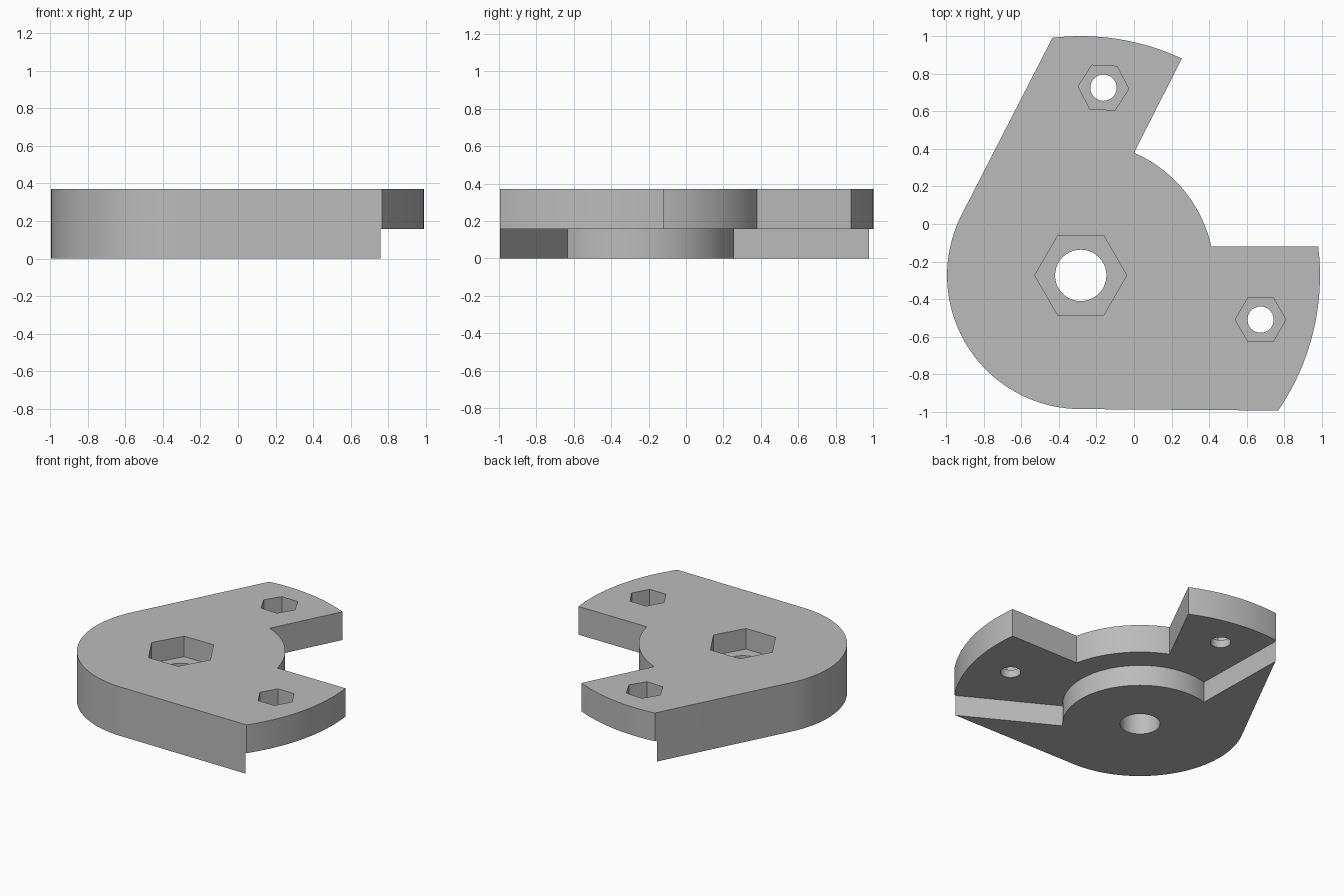
import bpy, bmesh
from math import radians, cos, sin
from mathutils import Vector

if "Cube" in bpy.data.objects:
    bpy.data.objects.remove(bpy.data.objects["Cube"])

HUB = Vector((-0.284, -0.274))   # pivot centre shared by all arcs
TOP, STEP, SEAT = 0.37, 0.157, 0.215
HUB_R, ARM_R, BOSS_R = 0.713, 1.276, 0.53


def arc(radius, start, end, steps=32, centre=HUB):
    angles = [radians(start + (end - start) * i / steps) for i in range(steps + 1)]
    return [(centre.x + radius * cos(a), centre.y + radius * sin(a)) for a in angles]


def extrude(name, outline, z0, z1):
    bm = bmesh.new()
    face = bm.faces.new([bm.verts.new((x, y, z0)) for x, y in outline])
    top = bmesh.ops.extrude_face_region(bm, geom=[face])["geom"]
    verts = [v for v in top if isinstance(v, bmesh.types.BMVert)]
    bmesh.ops.translate(bm, verts=verts, vec=(0, 0, z1 - z0))
    bmesh.ops.recalc_face_normals(bm, faces=bm.faces)
    mesh = bpy.data.meshes.new(name)
    bm.to_mesh(mesh)
    bm.free()
    obj = bpy.data.objects.new(name, mesh)
    bpy.context.collection.objects.link(obj)
    return obj


def cut(body, cutter):
    mod = body.modifiers.new(cutter.name, "BOOLEAN")
    mod.operation, mod.solver, mod.object = "DIFFERENCE", "EXACT", cutter
    bpy.context.view_layer.objects.active = body
    bpy.ops.object.modifier_apply(modifier=mod.name)
    bpy.data.objects.remove(cutter)


# Two-armed plate: round hub, outer arm ends and the recessed arc between them
outline = (arc(HUB_R, 152.7, 270, 40)
           + arc(ARM_R, -34.4, 6.9, 20)
           + arc(HUB_R, 12.5, 66.5, 24)
           + arc(ARM_R, 65, 96.8, 16))
body = extrude("two_arm_plate", outline, 0, TOP)

# Step under both arms, leaving a round boss at the hub
ends = [Vector((0.75, -0.99)), Vector((-0.443, 0.975))]
boss = arc(BOSS_R, -42.8, 105.6, 40)
first = ends[0] + (ends[0] - Vector(boss[0])) * 0.4
last = ends[1] + (ends[1] - Vector(boss[-1])) * 0.4
step = boss + [tuple(last), (2, last.y), (2, first.y), tuple(first)]
cut(body, extrude("arm_step_cutter", step, -0.2, STEP))

# Bolt holes with hexagonal nut seats: centre, hex radius, hole radius, turn
holes = [(HUB, 0.245, 0.137, 0),
         (Vector((0.675, -0.51)), 0.135, 0.07, 0),
         (Vector((-0.163, 0.727)), 0.135, 0.07, -2.7)]
for centre, hex_r, hole_r, turn in holes:
    hexagon = arc(hex_r, turn, turn + 360, 6, centre)[:-1]
    cut(body, extrude("nut_seat_cutter", hexagon, SEAT, TOP + 0.2))
    circle = arc(hole_r, 0, 360, 40, centre)[:-1]
    cut(body, extrude("bolt_hole_cutter", circle, -0.2, TOP + 0.2))

# Single grey finish
grey = bpy.data.materials.new("plain_grey")
grey.use_nodes = True
colour = (0.5, 0.5, 0.5, 1)
grey.diffuse_color = colour
grey.node_tree.nodes["Principled BSDF"].inputs["Base Color"].default_value = colour
body.data.materials.clear()
body.data.materials.append(grey)

bpy.ops.object.select_all(action="DESELECT")
body.select_set(True)
bpy.context.view_layer.objects.active = body
bpy.ops.object.shade_smooth_by_angle(angle=radians(25))
